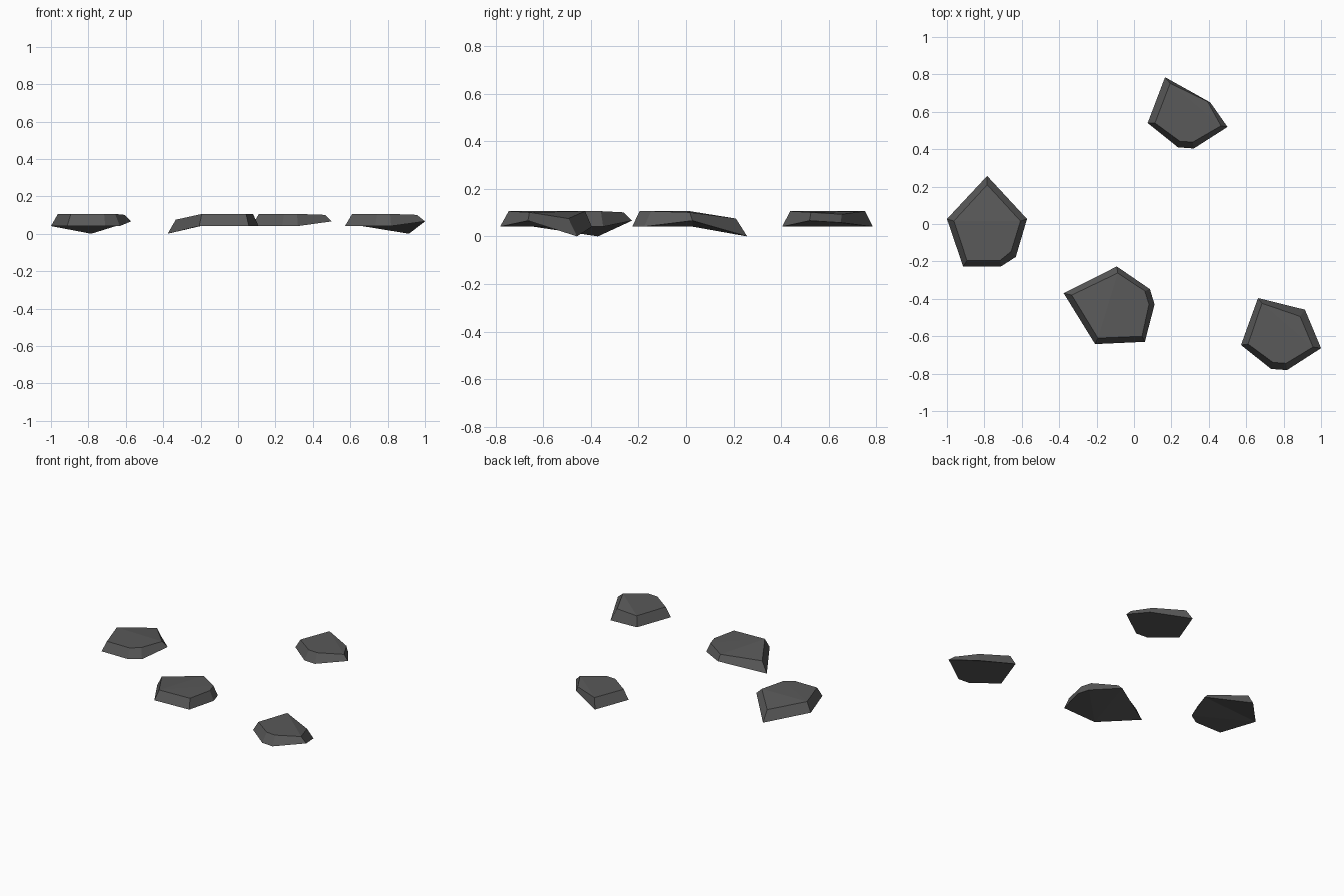
import bpy, bmesh

if "Cube" in bpy.data.objects:
    bpy.data.objects.remove(bpy.data.objects["Cube"])

stone_mat = bpy.data.materials.new("dark grey stone")
stone_mat.diffuse_color = (0.1, 0.1, 0.1, 1)
stone_mat.use_nodes = True
stone_mat.node_tree.nodes["Principled BSDF"].inputs["Base Color"].default_value = stone_mat.diffuse_color

LOW, HIGH = 0.041, 0.106   # usual rim and top heights


def make_stone(name, rim, top, rim_tip=0.0, top_tip=0.075):
    """Bevelled slab. Outlines run clockwise from the drooping tip;
    the second corner is slightly raised."""
    n = len(rim)
    rim_z = [rim_tip, 0.066] + [LOW] * (n - 2)
    top_z = [top_tip, 0.101] + [HIGH] * (n - 2)
    bm = bmesh.new()
    lo = [bm.verts.new((x, y, z)) for (x, y), z in zip(rim, rim_z)]
    hi = [bm.verts.new((x, y, z)) for (x, y), z in zip(top, top_z)]
    # bevelled sides
    for i in range(n):
        j = (i + 1) % n
        bm.faces.new((lo[i], lo[j], hi[j], hi[i]))
    # top and underside, folded at the tip and the raised corner
    for ring in (lo, hi):
        bm.faces.new((ring[-1], ring[0], ring[1]))
        bm.faces.new((ring[-1], ring[1], ring[2]))
        bm.faces.new(ring[2:])
    bmesh.ops.recalc_face_normals(bm, faces=bm.faces[:])
    mesh = bpy.data.meshes.new(name)
    bm.to_mesh(mesh)
    bm.free()
    mesh.materials.append(stone_mat)
    obj = bpy.data.objects.new(name, mesh)
    bpy.context.collection.objects.link(obj)


# left stone
make_stone("left_stone",
           [(-.785, .257), (-.572, .027), (-.632, -.176), (-.71, -.226), (-.914, -.226), (-1, .027)],
           [(-.785, .21), (-.607, .016), (-.657, -.147), (-.716, -.195), (-.893, -.195), (-.963, .016)])

# middle stone
make_stone("middle_stone",
           [(-.376, -.37), (-.092, -.227), (.085, -.348), (.11, -.43), (.058, -.63), (-.208, -.642)],
           [(-.333, -.38), (-.087, -.262), (.058, -.358), (.08, -.43), (.043, -.6), (-.193, -.61)])

# right stone
make_stone("right_stone",
           [(.914, -.458), (1, -.664), (.818, -.781), (.733, -.775), (.572, -.647), (.663, -.396)],
           [(.888, -.494), (.957, -.658), (.813, -.745), (.743, -.74), (.61, -.642), (.684, -.424)])

# back stone, whose tip does not droop
make_stone("back_stone",
           [(.408, .65), (.5, .519), (.32, .404), (.235, .41), (.073, .54), (.166, .785)],
           [(.393, .655), (.465, .525), (.315, .438), (.246, .442), (.112, .54), (.193, .752)],
           rim_tip=0.058, top_tip=0.093)
